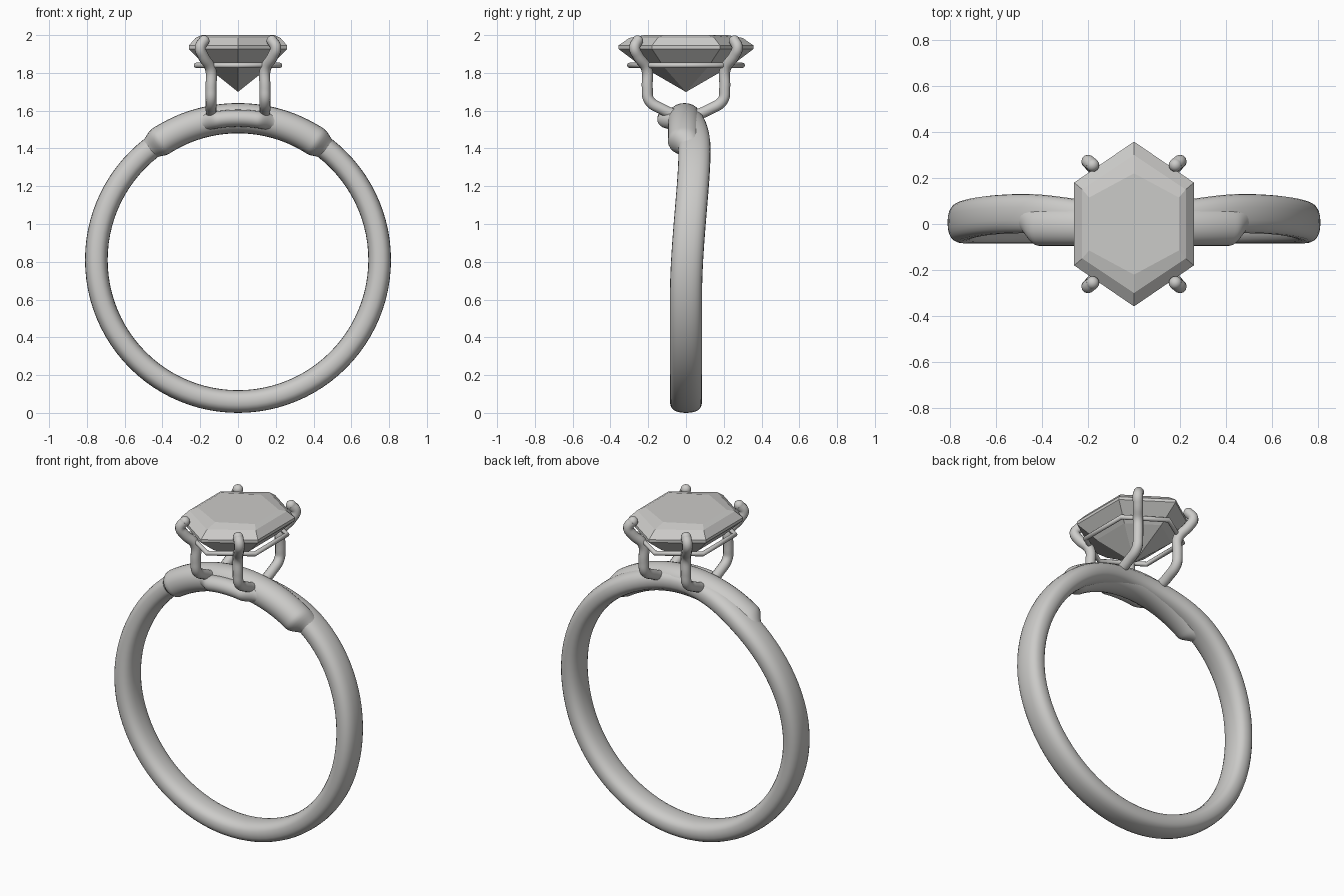
import bpy, bmesh
from math import sin, cos, pi, radians, copysign

if "Cube" in bpy.data.objects:
    bpy.data.objects.remove(bpy.data.objects["Cube"])

COLOUR = (0.6, 0.595, 0.58, 1)
silver = bpy.data.materials.new("pale_silver")
silver.use_nodes = True
silver.diffuse_color = COLOUR
silver.node_tree.nodes["Principled BSDF"].inputs["Base Color"].default_value = COLOUR

CENTRE = 0.81   # height of the band's centre
RADIUS = 0.75   # radius of the band's centre line


def smooth(lo, hi, v):
    t = min(1, max(0, (v - lo) / (hi - lo)))
    return t * t * (3 - 2 * t)


def loft(name, loops, closed=False, soft=True):
    """Bridge loops of equal length into a surface; cap it if open."""
    bm = bmesh.new()
    rings = [[bm.verts.new(p) for p in loop] for loop in loops]
    pairs = list(zip(rings, rings[1:]))
    if closed:
        pairs.append((rings[-1], rings[0]))
    else:
        bm.faces.new(rings[0])
        bm.faces.new(rings[-1])
    for a, b in pairs:
        for i in range(len(a)):
            j = (i + 1) % len(a)
            bm.faces.new((a[i], a[j], b[j], b[i]))
    bmesh.ops.remove_doubles(bm, verts=bm.verts, dist=0.0002)
    bmesh.ops.recalc_face_normals(bm, faces=bm.faces)
    mesh = bpy.data.meshes.new(name)
    bm.to_mesh(mesh)
    bm.free()
    mesh.materials.append(silver)
    for poly in mesh.polygons:
        poly.use_smooth = soft
    ob = bpy.data.objects.new(name, mesh)
    bpy.context.collection.objects.link(ob)
    return ob


def section(angle, y, thick, wide, power=0.82, sides=24):
    """Rounded cross-section standing on the band circle, angle from the top."""
    pts = []
    for i in range(sides):
        t = 2 * pi * i / sides
        c, s = cos(t), sin(t)
        r = RADIUS + thick * copysign(abs(c) ** power, c)
        pts.append((r * sin(angle), y + wide * copysign(abs(s) ** power, s),
                    CENTRE + r * cos(angle)))
    return pts


def wire(name, points, radius, closed=False):
    """Smooth round wire through the points."""
    data = bpy.data.curves.new(name, "CURVE")
    data.dimensions = "3D"
    data.bevel_depth = radius
    data.bevel_resolution = 4
    data.resolution_u = 6
    data.use_fill_caps = True
    spline = data.splines.new("BEZIER")
    spline.bezier_points.add(len(points) - 1)
    spline.use_cyclic_u = closed
    for bp, p in zip(spline.bezier_points, points):
        bp.co = p
        bp.handle_left_type = bp.handle_right_type = "VECTOR" if closed else "AUTO"
    data.materials.append(silver)
    ob = bpy.data.objects.new(name, data)
    bpy.context.collection.objects.link(ob)
    return ob


# Band: swings back on both shoulders before passing under the bridge
loops = []
for i in range(96):
    a = 2 * pi * i / 96
    deg = min(i, 96 - i) * 360 / 96
    sway = 0.045 * (1 - smooth(40, 105, deg)) * smooth(0, 38, deg)
    loops.append(section(a, sway, 0.06, 0.085))
loft("band", loops, closed=True)

# Bridge: thicker top with stepped, tapered ends
loops = []
for d in range(-40, 41, 1):
    k = smooth(33, 40, abs(d))
    loops.append(section(radians(d), -0.008 + 0.035 * k, 0.08 - 0.027 * k,
                         0.088 - 0.03 * k, 0.95))
loft("bridge", loops)

# Front swelling of the bridge beneath the setting
loops = []
for d in range(-16, 17, 1):
    k = smooth(8, 16, abs(d))
    loops.append(section(radians(d), -0.1 + 0.06 * k, 0.045, 0.052, 1))
loft("bridge_swelling", loops)


# Stone: stacked hexagons (half width, corner y, point y, height)
def hexagon(w, c, p, z):
    return [(0, p, z), (w, c, z), (w, -c, z), (0, -p, z), (-w, -c, z), (-w, c, z)]


levels = [(0.001, 0.001, 0.002, 1.70), (0.17, 0.12, 0.235, 1.835),
          (0.26, 0.18, 0.358, 1.927), (0.26, 0.18, 0.358, 1.945),
          (0.225, 0.15, 0.30, 1.985), (0.195, 0.115, 0.22, 2.0)]
loft("stone", [hexagon(*lv) for lv in levels], soft=False)

# Wire gallery around the stone
wire("gallery_wire", hexagon(0.222, 0.155, 0.298, 1.84), 0.014, closed=True)

# Four prongs with rounded tips
path = [(0.14, 0.04, 1.57), (0.142, 0.12, 1.605), (0.143, 0.195, 1.655),
        (0.143, 0.205, 1.72), (0.145, 0.208, 1.82), (0.185, 0.255, 1.89),
        (0.2, 0.272, 1.935), (0.18, 0.256, 1.97)]
for sx, side in ((1, "left"), (-1, "right")):
    for sy, end in ((-1, "front"), (1, "back")):
        pts = [(sx * x, sy * y, z) for x, y, z in path]
        wire(f"{end}_{side}_prong", pts, 0.029)
        bpy.ops.mesh.primitive_uv_sphere_add(segments=16, ring_count=10,
                                             radius=0.029, location=pts[-1])
        tip = bpy.context.object
        tip.name = f"{end}_{side}_prong_tip"
        tip.data.materials.append(silver)
        bpy.ops.object.shade_smooth()
